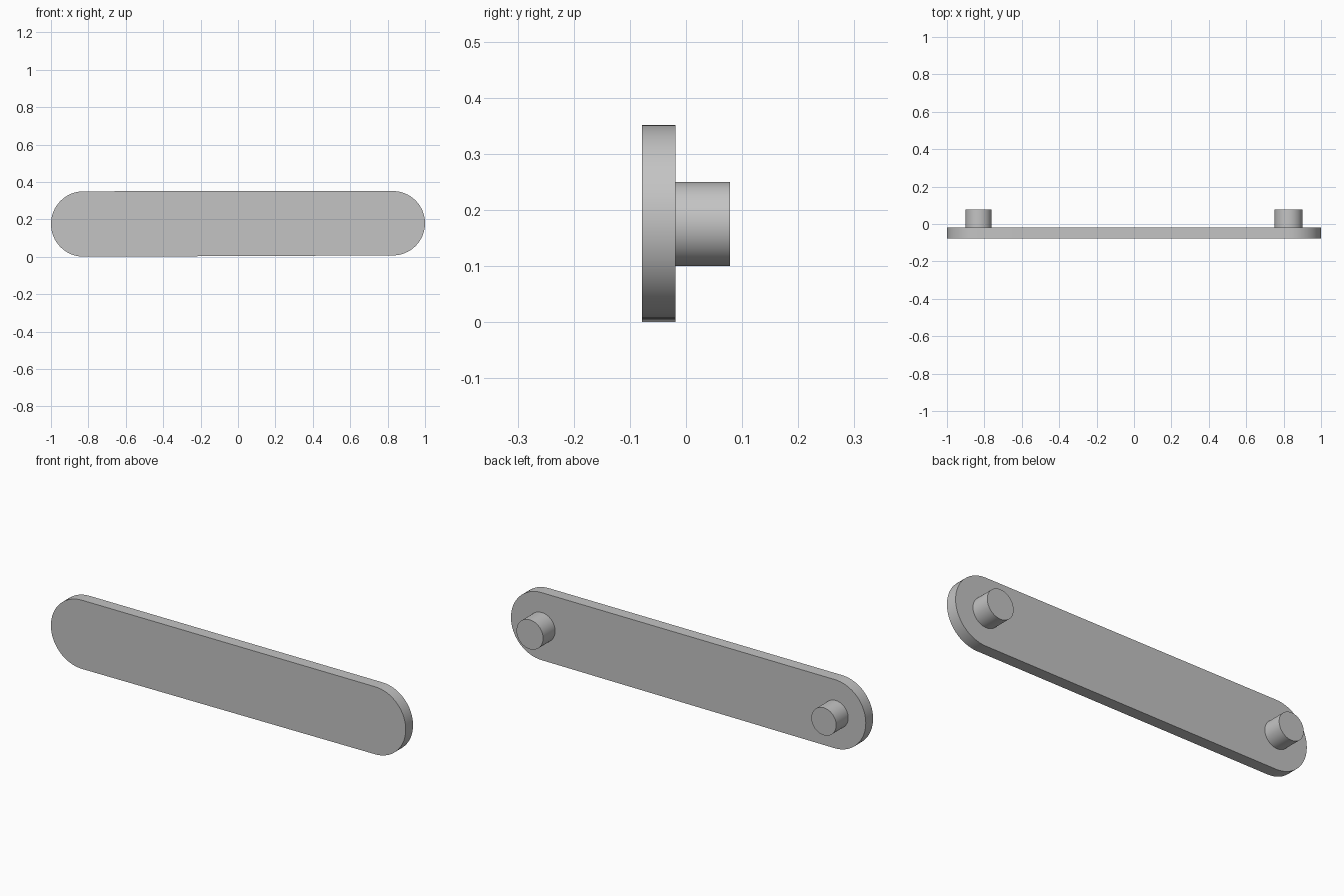
import bpy, bmesh, math

cube = bpy.data.objects.get("Cube")
if cube:
    bpy.data.objects.remove(cube)

grey = bpy.data.materials.new("light grey")
grey.use_nodes = True
colour = (0.55, 0.55, 0.55, 1)
grey.diffuse_color = colour
grey.node_tree.nodes["Principled BSDF"].inputs["Base Color"].default_value = colour


def arc(cx, cz, radius, start, end, steps):
    """Points in the xz plane along an arc, angles in degrees."""
    angles = [math.radians(start + (end - start) * i / steps) for i in range(steps + 1)]
    return [(cx + radius * math.cos(a), cz + radius * math.sin(a)) for a in angles]


def extrude_outline(name, outline, front, back):
    """Solid made by extruding an xz outline from y = front to y = back."""
    bm = bmesh.new()
    face = bm.faces.new([bm.verts.new((x, front, z)) for x, z in outline])
    result = bmesh.ops.extrude_face_region(bm, geom=[face])
    moved = [v for v in result["geom"] if isinstance(v, bmesh.types.BMVert)]
    bmesh.ops.translate(bm, verts=moved, vec=(0, back - front, 0))
    bmesh.ops.recalc_face_normals(bm, faces=bm.faces)
    mesh = bpy.data.meshes.new(name)
    bm.to_mesh(mesh)
    bm.free()
    mesh.materials.append(grey)
    obj = bpy.data.objects.new(name, mesh)
    bpy.context.collection.objects.link(obj)
    bpy.ops.object.select_all(action="DESELECT")
    obj.select_set(True)
    bpy.context.view_layer.objects.active = obj
    bpy.ops.object.shade_smooth_by_angle(angle=math.radians(30))
    return obj


# Flat bar with rounded ends, its underside rising slightly towards the left end
bar = arc(0.828, 0.179, 0.172, -90, 90, 32) + arc(-0.825, 0.175, 0.175, 90, 270, 32)
extrude_outline("bar", bar, -0.078, -0.019)

# Round pegs on the back
for name, x, radius in (("right_peg", -0.831, 0.07), ("left_peg", 0.826, 0.075)):
    extrude_outline(name, arc(x, 0.175, radius, 0, 360, 48)[:-1], -0.019, 0.078)
